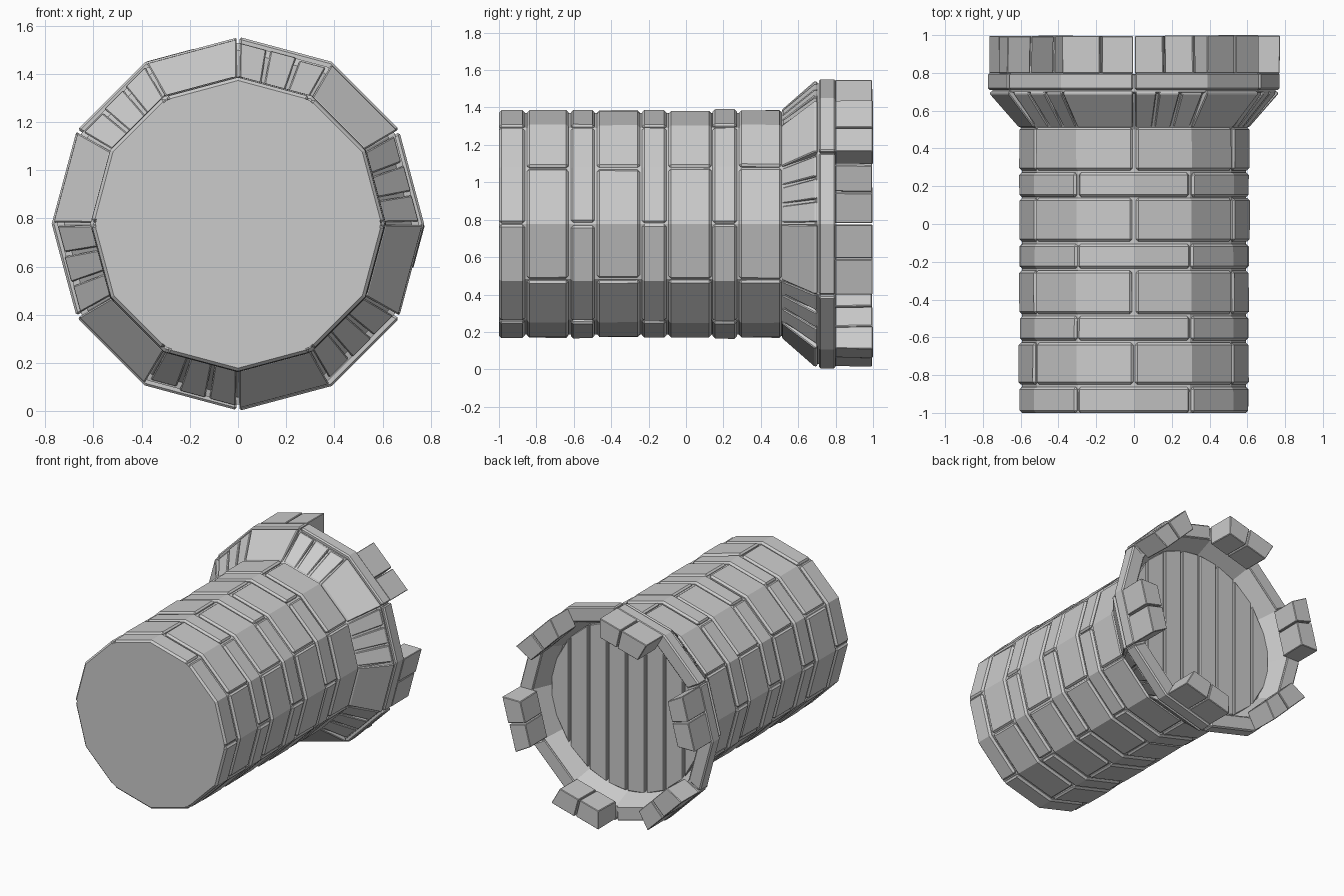
import bpy, bmesh, random
from math import radians, cos, sin, sqrt

if "Cube" in bpy.data.objects:
    bpy.data.objects.remove(bpy.data.objects["Cube"])

random.seed(4)
CZ = 0.778  # height of the tower axis


def pt(r, deg, y):
    # point on a 12-sided ring whose corners sit at multiples of 30 degrees
    dev = deg % 30 - 15
    k = r * cos(radians(15)) / cos(radians(dev))
    return (k * cos(radians(deg)), y, CZ + k * sin(radians(deg)))


def finish(bm, name, bevel=0.0):
    bmesh.ops.recalc_face_normals(bm, faces=bm.faces[:])
    me = bpy.data.meshes.new(name)
    bm.to_mesh(me)
    bm.free()
    ob = bpy.data.objects.new(name, me)
    bpy.context.collection.objects.link(ob)
    if bevel:
        m = ob.modifiers.new("chamfer", 'BEVEL')
        m.width = bevel
        m.segments = 1
        m.limit_method = 'ANGLE'
        m.angle_limit = radians(40)
    return ob


def add_block(bm, a0, a1, profile, gap=0.6):
    # sweep a closed (radius, y) profile along the ring from a0 to a1
    corners = [a for a in range(-360, 720, 30) if a0 + 1 < a < a1 - 1]
    angles = [a0 + gap] + corners + [a1 - gap]
    rings = [[bm.verts.new(pt(r, a, y)) for r, y in profile] for a in angles]
    n = len(profile)
    for p, q in zip(rings, rings[1:]):
        for i in range(n):
            j = (i + 1) % n
            bm.faces.new((p[i], p[j], q[j], q[i]))
    bm.faces.new(rings[0])
    bm.faces.new(rings[-1])


def jit(s):
    return random.uniform(-s, s)


# inner core: closed front end, flared head and recessed well
core = [(0.592, -1), (0.592, 0.5), (0.72, 0.69), (0.75, 0.70), (0.75, 0.79),
        (0.665, 0.795), (0.605, 0.66)]
bm = bmesh.new()
rings = [[bm.verts.new(pt(r, 30 * i, y)) for i in range(12)] for r, y in core]
for p, q in zip(rings, rings[1:]):
    for i in range(12):
        j = (i + 1) % 12
        bm.faces.new((p[i], p[j], q[j], q[i]))
bm.faces.new(rings[0])
bm.faces.new(rings[-1])
finish(bm, "tower_core")

# shaft courses: narrow and wide rows with staggered joints
rows = [(-1, -0.862), (-0.85, -0.628), (-0.616, -0.488), (-0.476, -0.247),
        (-0.235, -0.105), (-0.093, 0.137), (0.142, 0.272), (0.284, 0.512)]
bm = bmesh.new()
for k, (y0, y1) in enumerate(rows):
    for i in range(6):
        a = 60 * i + (30 if k % 2 else 0)
        r = 0.61 + jit(0.003)
        add_block(bm, a + jit(0.4), a + 60 + jit(0.4),
                  [(0.57, y0), (r, y0), (r + jit(0.003), y1), (0.57, y1)])
finish(bm, "shaft_bricks", 0.013)

# flare: wide plates alternate with groups of three narrow corbels
plates, corbels = bmesh.new(), bmesh.new()
for i in range(12):
    a = 30 * i
    if i % 2:
        prof = [(0.58, 0.512), (0.612, 0.512), (0.768, 0.69), (0.76, 0.704), (0.70, 0.704)]
        add_block(plates, a, a + 30, prof, 0.4)
    else:
        for b in range(3):
            r = 0.752 + jit(0.008)
            prof = [(0.58, 0.515), (0.606, 0.515), (r, 0.69), (r - 0.005, 0.704), (0.70, 0.704)]
            add_block(corbels, a + 10 * b, a + 10 * b + 10, prof, 0.7)
finish(plates, "flare_plates", 0.006)
finish(corbels, "flare_corbels", 0.005)

# parapet ring
bm = bmesh.new()
for i in range(6):
    a = 60 * i + 30
    r = 0.774 + jit(0.003)
    add_block(bm, a, a + 60, [(0.655, 0.71), (r, 0.71), (r, 0.8), (0.665, 0.8)], 0.4)
finish(bm, "parapet_ring", 0.009)

# six merlons, each two blocks
bm = bmesh.new()
for i in range(6):
    a = 60 * i + 30
    m = a + 15 + jit(1.5)
    for a0, a1 in ((a, m), (m, a + 30)):
        r, top = 0.768 + jit(0.006), 0.997 + jit(0.003)
        add_block(bm, a0, a1, [(0.635, 0.797), (r, 0.797), (r + jit(0.004), top), (0.63, top)], 0.4)
finish(bm, "merlons", 0.004)

# plank floor in the head, planks upright and clipped to the well
bm = bmesh.new()
w = 0.152
for i in range(-4, 4):
    xa, xb = max(i * w + 0.007, -0.6), min((i + 1) * w - 0.007, 0.6)
    ha, hb = (sqrt(max(0.6 ** 2 - x * x, 0.02)) for x in (xa, xb))
    pts = [(xa, -ha), (xb, -hb), (xb, hb), (xa, ha)]
    lo = [bm.verts.new((x, 0.64, CZ + z)) for x, z in pts]
    hi = [bm.verts.new((x, 0.68, CZ + z)) for x, z in pts]
    bm.faces.new(lo)
    bm.faces.new(hi)
    for j in range(4):
        n = (j + 1) % 4
        bm.faces.new((lo[j], lo[n], hi[n], hi[j]))
finish(bm, "floor_planks", 0.005)
